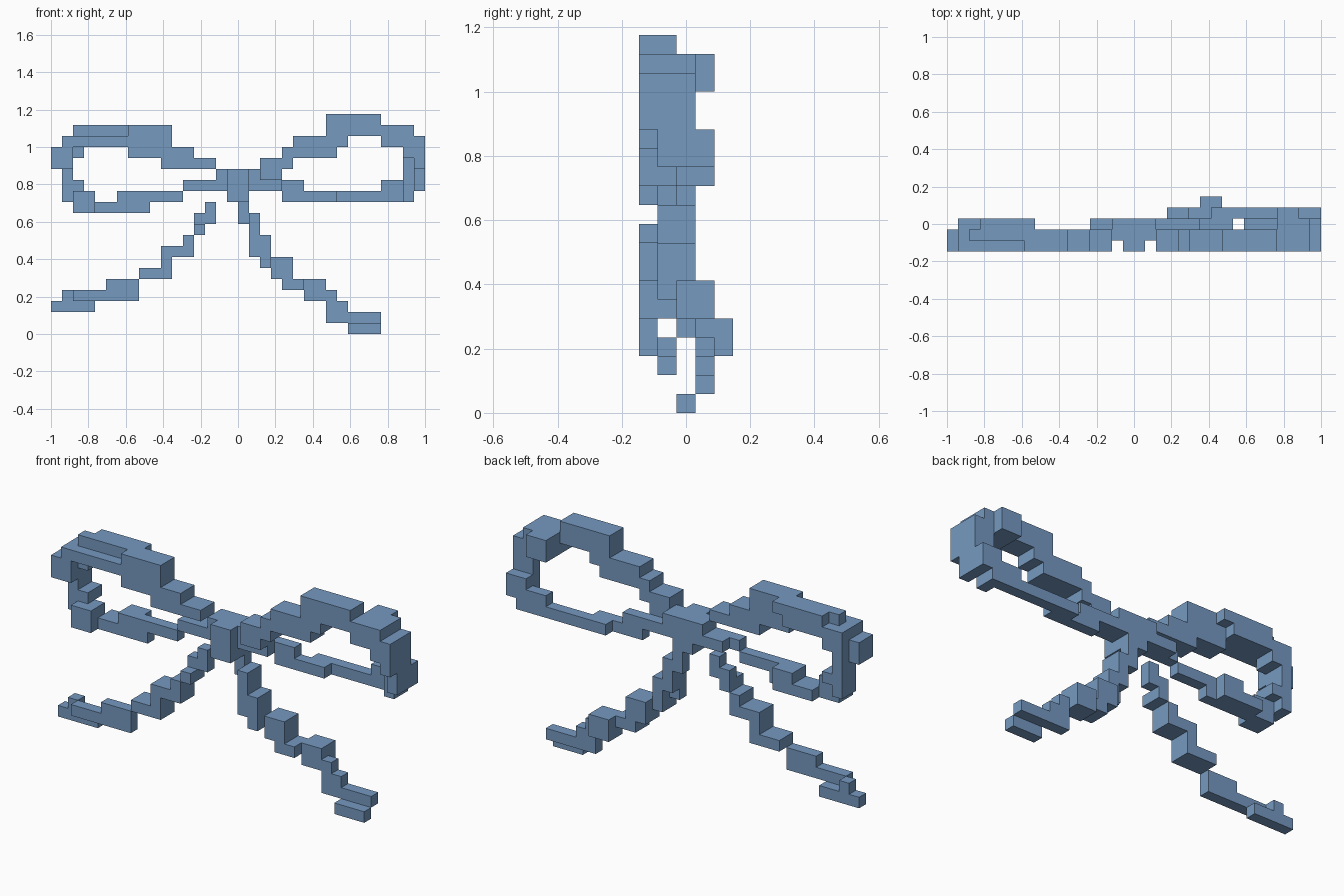
import bpy, bmesh
from mathutils import Vector

if "Cube" in bpy.data.objects:
    bpy.data.objects.remove(bpy.data.objects["Cube"], do_unlink=True)

# Cell grid: all pieces are runs of equal cubes
CELL = 1 / 17
ORIGIN = Vector((-1.0, -2.5 * CELL, 0.0))

# Depth layers, counted from the front
FRONT, SECOND, MIDDLE, REAR = (0, 1), (1, 2), (2, 3), (3, 4)
FRONT_PAIR, INNER_PAIR, BACK_PAIR, LAST_PAIR = (0, 2), (1, 3), (2, 4), (3, 5)
FRONT_THREE = (0, 3)

blue = bpy.data.materials.new("ribbon_blue")
blue.use_nodes = True
blue.diffuse_color = (0.18, 0.32, 0.53, 1)
blue.node_tree.nodes["Principled BSDF"].inputs["Base Color"].default_value = blue.diffuse_color

parts = {}


def run(part, x, z, depth):
    """Fill a box of cells in a part."""
    cells = parts.setdefault(part, set())
    for i in range(*x):
        for j in range(*depth):
            for k in range(*z):
                cells.add((i, j, k))


# Knot
run("knot", x=(16, 18), z=(12, 15), depth=FRONT_THREE)
run("knot", x=(15, 19), z=(13, 15), depth=INNER_PAIR)

# Right loop: upper strand
run("right_loop", x=(13, 15), z=(15, 16), depth=FRONT_PAIR)
run("right_loop", x=(10, 13), z=(15, 17), depth=FRONT_PAIR)
run("right_loop", x=(7, 10), z=(16, 17), depth=FRONT_PAIR)
run("right_loop", x=(7, 11), z=(17, 19), depth=FRONT_PAIR)
run("right_loop", x=(2, 7), z=(18, 19), depth=SECOND)
run("right_loop", x=(3, 8), z=(18, 19), depth=MIDDLE)
run("right_loop", x=(1, 7), z=(17, 18), depth=FRONT_THREE)
# Right loop: outer bend
run("right_loop", x=(0, 2), z=(15, 17), depth=FRONT_PAIR)
run("right_loop", x=(1, 3), z=(16, 17), depth=INNER_PAIR)
run("right_loop", x=(1, 2), z=(12, 16), depth=INNER_PAIR)
run("right_loop", x=(1, 3), z=(13, 14), depth=INNER_PAIR)
run("right_loop", x=(2, 4), z=(11, 13), depth=FRONT_PAIR)
# Right loop: lower strand
run("right_loop", x=(4, 8), z=(11, 12), depth=INNER_PAIR)
run("right_loop", x=(8, 9), z=(11, 12), depth=SECOND)
run("right_loop", x=(6, 8), z=(12, 13), depth=INNER_PAIR)
run("right_loop", x=(8, 12), z=(12, 13), depth=SECOND)
run("right_loop", x=(12, 13), z=(13, 14), depth=SECOND)
run("right_loop", x=(13, 15), z=(13, 14), depth=INNER_PAIR)

# Left loop: upper strand
run("left_loop", x=(19, 21), z=(14, 15), depth=FRONT_PAIR)
run("left_loop", x=(19, 22), z=(15, 16), depth=FRONT_PAIR)
run("left_loop", x=(21, 26), z=(16, 17), depth=FRONT_PAIR)
run("left_loop", x=(22, 27), z=(17, 18), depth=FRONT_PAIR)
run("left_loop", x=(25, 30), z=(18, 20), depth=FRONT_PAIR)
# Left loop: outer bend
run("left_loop", x=(30, 33), z=(17, 19), depth=FRONT_THREE)
run("left_loop", x=(30, 32), z=(17, 19), depth=REAR)
run("left_loop", x=(32, 34), z=(16, 18), depth=FRONT_THREE)
run("left_loop", x=(33, 34), z=(15, 16), depth=FRONT)
run("left_loop", x=(33, 34), z=(13, 16), depth=INNER_PAIR)
run("left_loop", x=(32, 33), z=(13, 16), depth=MIDDLE)
run("left_loop", x=(32, 34), z=(13, 15), depth=REAR)
# Left loop: lower strand
run("left_loop", x=(30, 33), z=(13, 14), depth=REAR)
run("left_loop", x=(24, 33), z=(12, 13), depth=REAR)
run("left_loop", x=(32, 33), z=(12, 13), depth=MIDDLE)
run("left_loop", x=(21, 26), z=(12, 13), depth=MIDDLE)
run("left_loop", x=(19, 21), z=(13, 14), depth=INNER_PAIR)
run("left_loop", x=(21, 23), z=(13, 14), depth=MIDDLE)

# Right tail, from knot to tip
run("right_tail", x=(14, 15), z=(10, 12), depth=SECOND)
run("right_tail", x=(13, 14), z=(10, 11), depth=SECOND)
run("right_tail", x=(13, 14), z=(9, 10), depth=FRONT_PAIR)
run("right_tail", x=(12, 13), z=(7, 9), depth=FRONT_PAIR)
run("right_tail", x=(10, 12), z=(7, 8), depth=FRONT_PAIR)
run("right_tail", x=(10, 11), z=(5, 7), depth=FRONT_PAIR)
run("right_tail", x=(8, 10), z=(5, 6), depth=FRONT_PAIR)
run("right_tail", x=(5, 8), z=(3, 5), depth=FRONT)
run("right_tail", x=(2, 5), z=(3, 4), depth=FRONT)
run("right_tail", x=(1, 2), z=(3, 4), depth=SECOND)
run("right_tail", x=(0, 4), z=(2, 3), depth=SECOND)

# Left tail, from knot to tip
run("left_tail", x=(17, 18), z=(10, 12), depth=MIDDLE)
run("left_tail", x=(18, 19), z=(8, 11), depth=INNER_PAIR)
run("left_tail", x=(18, 19), z=(7, 8), depth=SECOND)
run("left_tail", x=(19, 20), z=(6, 9), depth=INNER_PAIR)
run("left_tail", x=(20, 22), z=(5, 7), depth=BACK_PAIR)
run("left_tail", x=(21, 23), z=(4, 5), depth=BACK_PAIR)
run("left_tail", x=(23, 25), z=(3, 5), depth=LAST_PAIR)
run("left_tail", x=(25, 26), z=(1, 4), depth=REAR)
run("left_tail", x=(26, 27), z=(1, 3), depth=REAR)
run("left_tail", x=(27, 30), z=(1, 2), depth=REAR)
run("left_tail", x=(27, 30), z=(0, 1), depth=MIDDLE)

# Skin each part with only its exposed cell faces
occupied = set().union(*parts.values())
AXES = [Vector(row) for row in ((1, 0, 0), (0, 1, 0), (0, 0, 1))]

for name, cells in parts.items():
    bm = bmesh.new()
    for cell in sorted(cells):
        centre = Vector(cell) + sum(AXES, Vector()) / 2
        for a in range(3):
            for sign in (-1, 1):
                normal = AXES[a] * sign
                if tuple(int(c) for c in Vector(cell) + normal) in occupied:
                    continue
                u = AXES[(a + 1) % 3] / 2
                v = AXES[(a + 2) % 3] / 2 * sign
                mid = centre + normal / 2
                corners = (mid - u - v, mid + u - v, mid + u + v, mid - u + v)
                bm.faces.new([bm.verts.new(ORIGIN + c * CELL) for c in corners])
    bmesh.ops.remove_doubles(bm, verts=bm.verts, dist=CELL / 100)
    mesh = bpy.data.meshes.new(name)
    bm.to_mesh(mesh)
    bm.free()
    mesh.materials.append(blue)
    bpy.context.collection.objects.link(bpy.data.objects.new(name, mesh))
